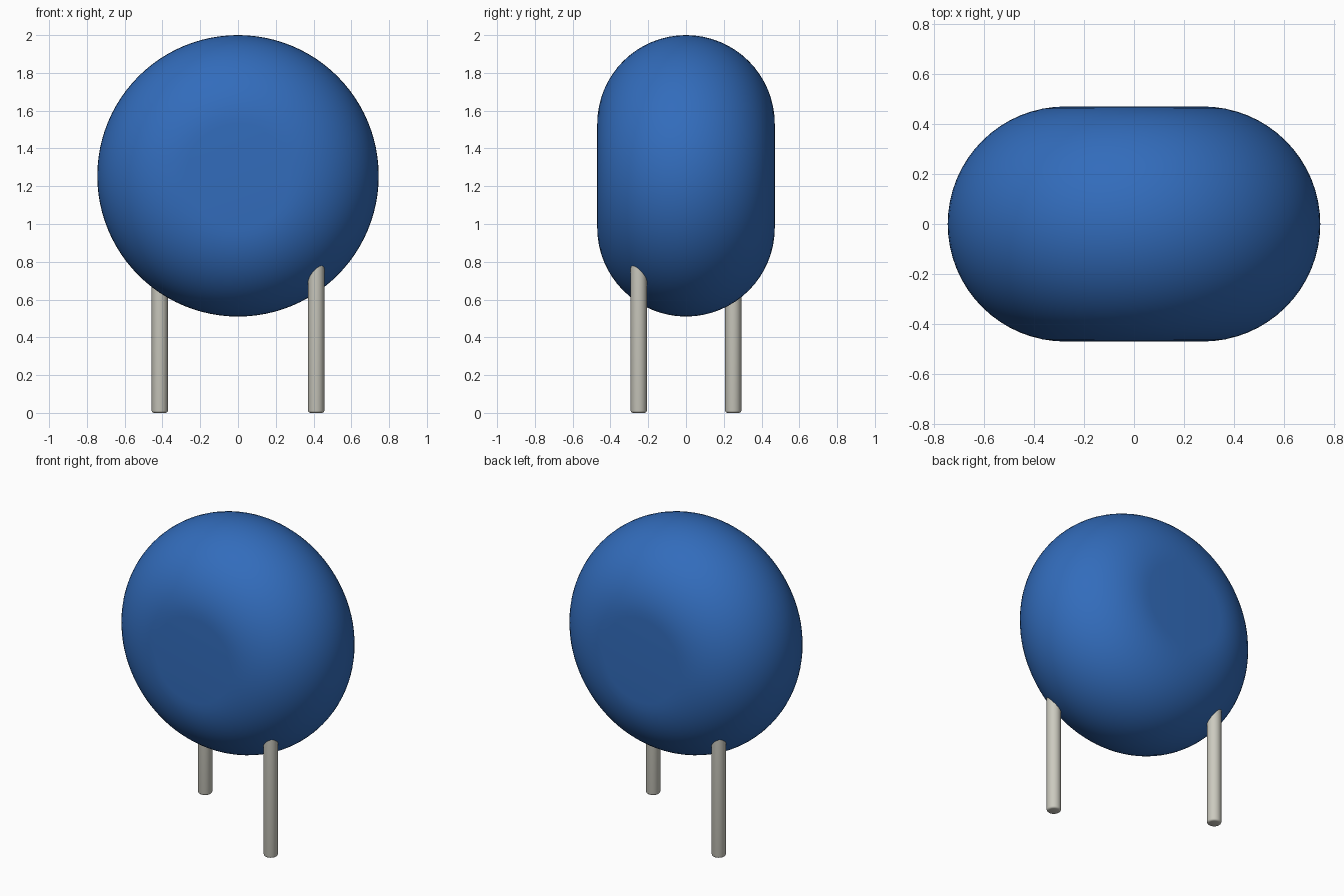
import bpy
import bmesh
import math
from mathutils import Matrix, Vector

cube = bpy.data.objects.get("Cube")
if cube:
    bpy.data.objects.remove(cube, do_unlink=True)


def make_material(name, rgb):
    mat = bpy.data.materials.new(name)
    mat.use_nodes = True
    mat.diffuse_color = (*rgb, 1)
    mat.node_tree.nodes["Principled BSDF"].inputs["Base Color"].default_value = (*rgb, 1)
    return mat


def finish(name, bm, mat):
    bmesh.ops.recalc_face_normals(bm, faces=bm.faces)
    mesh = bpy.data.meshes.new(name)
    bm.to_mesh(mesh)
    bm.free()
    mesh.materials.append(mat)
    obj = bpy.data.objects.new(name, mesh)
    bpy.context.collection.objects.link(obj)
    bpy.ops.object.select_all(action="DESELECT")
    obj.select_set(True)
    bpy.context.view_layer.objects.active = obj
    bpy.ops.object.shade_smooth_by_angle(angle=math.radians(35))
    return obj


blue = make_material("blue coating", (0.032, 0.15, 0.5))
metal = make_material("tinned wire", (0.6, 0.59, 0.52))

CENTRE_Z = 1.255
FLAT_RADIUS = 0.275
ROUND = 0.47
SEGMENTS = 96
ARC_STEPS = 32

# Disc body: a half-round rim swept about the y axis, closed by flat faces
bm = bmesh.new()
rim = []
for i in range(ARC_STEPS + 1):
    a = math.pi * i / ARC_STEPS
    rim.append(bm.verts.new((FLAT_RADIUS + ROUND * math.sin(a),
                             -ROUND * math.cos(a), CENTRE_Z)))
edges = [bm.edges.new(pair) for pair in zip(rim, rim[1:])]
bmesh.ops.spin(bm, geom=rim + edges, cent=(0, 0, CENTRE_Z), axis=(0, 1, 0),
               angle=math.tau, steps=SEGMENTS, use_merge=True)
bmesh.ops.remove_doubles(bm, verts=bm.verts, dist=0.0001)
bmesh.ops.holes_fill(bm, edges=[e for e in bm.edges if e.is_boundary], sides=0)
finish("disc_body", bm, blue)

# Wire legs, offset diagonally and ending inside the body
LEG_RADIUS = 0.043
LEG_TOP = 0.9
for name, side in (("left_leg", 1), ("right_leg", -1)):
    bm = bmesh.new()
    place = Matrix.Translation(Vector((0.414 * side, -0.25 * side, LEG_TOP / 2)))
    bmesh.ops.create_cone(bm, cap_ends=True, segments=32, radius1=LEG_RADIUS,
                          radius2=LEG_RADIUS, depth=LEG_TOP, matrix=place)
    foot = [e for e in bm.edges if all(v.co.z < 0.01 for v in e.verts)]
    bmesh.ops.bevel(bm, geom=foot, offset=0.012, segments=3, profile=0.5,
                    affect="EDGES")
    finish(name, bm, metal)
